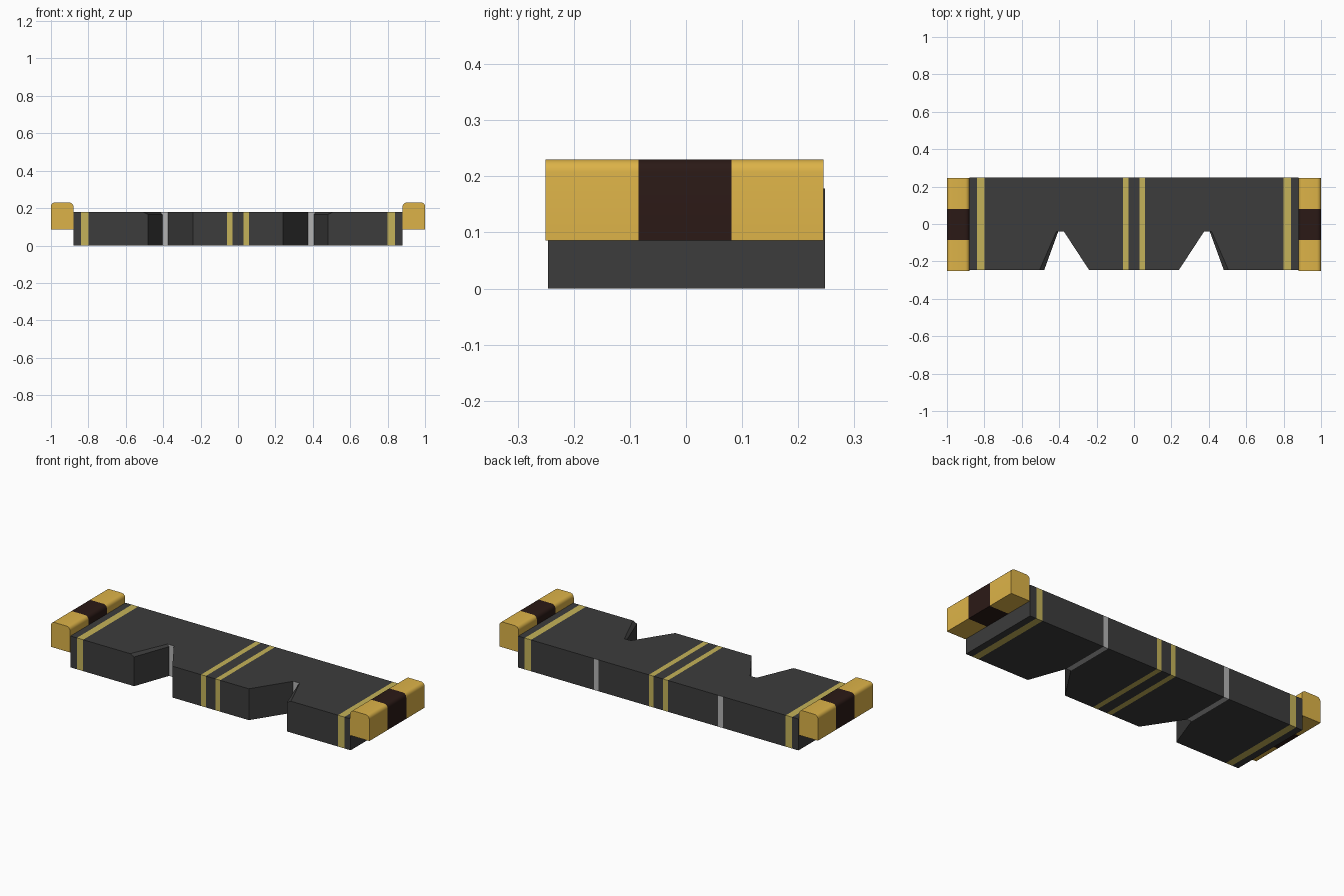
import bpy, bmesh, math

if "Cube" in bpy.data.objects:
    bpy.data.objects.remove(bpy.data.objects["Cube"])


def material(name, rgb):
    m = bpy.data.materials.new(name)
    m.diffuse_color = (*rgb, 1)
    m.use_nodes = True
    m.node_tree.nodes["Principled BSDF"].inputs["Base Color"].default_value = m.diffuse_color
    return m


DARK = material("dark_grey", (0.045, 0.045, 0.045))
STRIPE = material("pale_gold", (0.56, 0.45, 0.10))
SILVER = material("silver", (0.45, 0.45, 0.45))
GOLD = material("gold", (0.72, 0.45, 0.065))
BROWN = material("dark_brown", (0.024, 0.010, 0.008))


def make_object(name, bm, mats):
    bmesh.ops.recalc_face_normals(bm, faces=bm.faces[:])
    me = bpy.data.meshes.new(name)
    bm.to_mesh(me)
    bm.free()
    for m in mats:
        me.materials.append(m)
    ob = bpy.data.objects.new(name, me)
    bpy.context.collection.objects.link(ob)
    return ob


# Body: cross-sections lofted along x, following the notched front edge
FRONT, BACK, TOP = -0.246, 0.248, 0.178
half = [  # x, front y, outward shift of the chamfered top edge
    (0.03, FRONT, 0), (0.06, FRONT, 0), (0.24, FRONT, 0), (0.375, -0.04, 0),
    (0.405, -0.04, 0.01), (0.48, FRONT, 0.025), (0.80, FRONT, 0),
    (0.84, FRONT, 0), (0.88, FRONT, 0)]
stations = [(-x, y, -d) for x, y, d in reversed(half)] + half
bm = bmesh.new()
rings = []
for x, y, d in stations:
    rings.append([bm.verts.new(p) for p in (
        (x, y, 0), (x, y, TOP - 0.012), (x + d, y, TOP), (x, BACK, TOP), (x, BACK, 0))])
for a, b in zip(rings, rings[1:]):
    mid = abs(a[0].co.x + b[0].co.x) / 2
    for i in range(5):
        j = (i + 1) % 5
        f = bm.faces.new((a[i], a[j], b[j], b[i]))
        if 0.03 < mid < 0.06 or 0.80 < mid < 0.84:
            f.material_index = 1
        elif 0.375 < mid < 0.405 and i != 2:   # seam is hidden on the top
            f.material_index = 2
bm.faces.new(rings[0])
bm.faces.new(rings[-1])
make_object("body", bm, (DARK, STRIPE, SILVER))


# End grips: profile with rounded top corners, run along y in three bands
def end_grip(name, side):
    x0, x1, z0, z1, r = 0.88, 1.0, 0.086, 0.23, 0.022
    prof = [(x0, z0), (x1, z0)]
    for cx, start in ((x1 - r, 0), (x0 + r, 90)):
        for k in range(6):
            t = math.radians(start + 18 * k)
            prof.append((cx + r * math.cos(t), z1 - r + r * math.sin(t)))
    bm = bmesh.new()
    rings = [[bm.verts.new((side * x, y, z)) for x, z in prof]
             for y in (-0.25, -0.085, 0.081, 0.245)]
    n = len(prof)
    for k, (a, b) in enumerate(zip(rings, rings[1:])):
        for i in range(n):
            j = (i + 1) % n
            f = bm.faces.new((a[i], a[j], b[j], b[i]))
            f.material_index = int(k == 1)
    bm.faces.new(rings[0])
    bm.faces.new(rings[-1])
    ob = make_object(name, bm, (GOLD, BROWN))
    bpy.ops.object.select_all(action='DESELECT')
    ob.select_set(True)
    bpy.context.view_layer.objects.active = ob
    bpy.ops.object.shade_smooth_by_angle(angle=math.radians(35))


end_grip("left_end_grip", -1)
end_grip("right_end_grip", 1)
